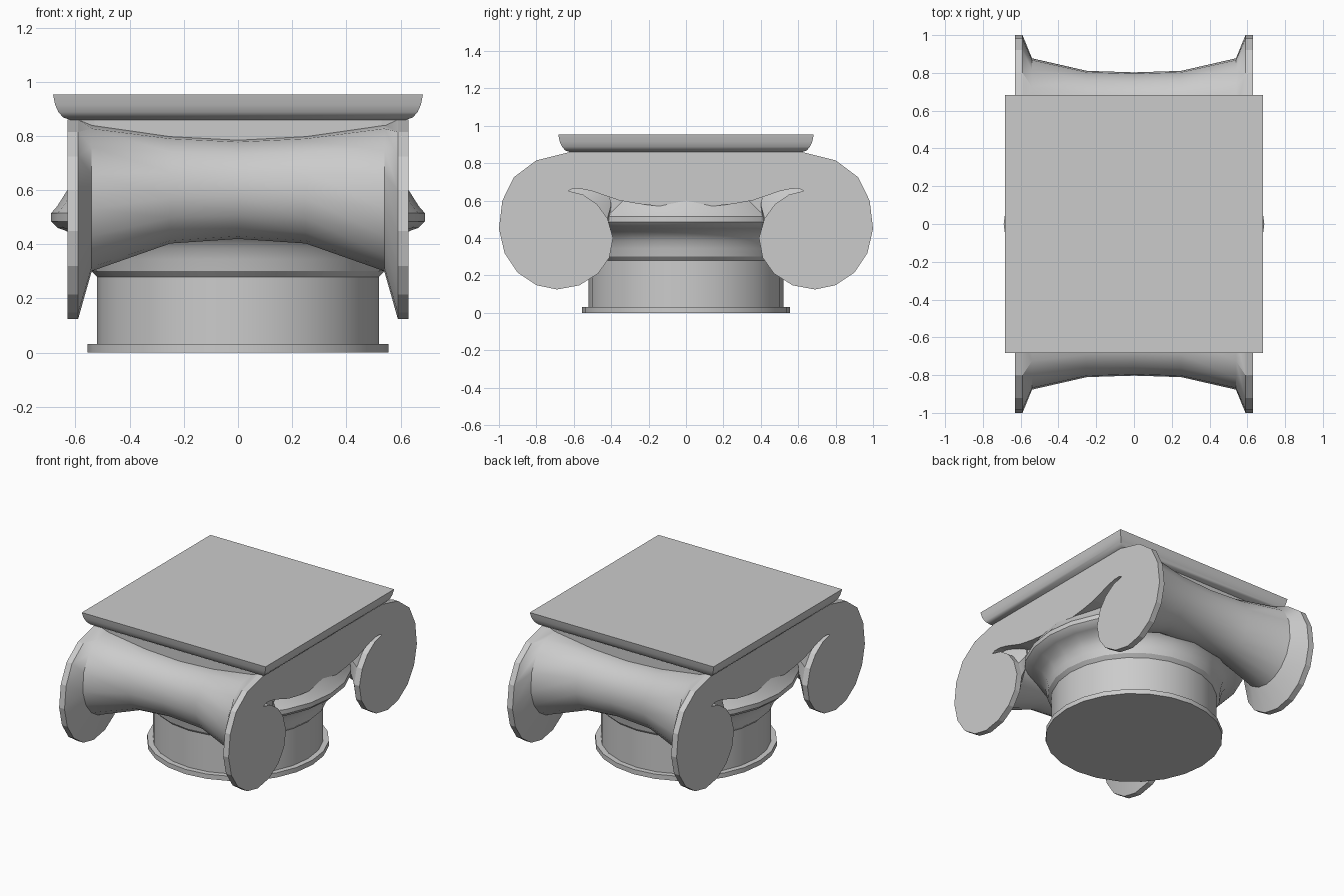
import bpy, bmesh, math
from mathutils import Vector

cube = bpy.data.objects.get("Cube")
if cube:
    bpy.data.objects.remove(cube)

stone = bpy.data.materials.new("grey_stone")
stone.use_nodes = True
stone.diffuse_color = (0.6, 0.6, 0.6, 1)
stone.node_tree.nodes["Principled BSDF"].inputs["Base Color"].default_value = (0.6, 0.6, 0.6, 1)


def finish(name, bm, smooth=None):
    bmesh.ops.recalc_face_normals(bm, faces=bm.faces)
    mesh = bpy.data.meshes.new(name)
    bm.to_mesh(mesh)
    bm.free()
    mesh.materials.append(stone)
    obj = bpy.data.objects.new(name, mesh)
    bpy.context.collection.objects.link(obj)
    if smooth:
        bpy.ops.object.select_all(action='DESELECT')
        obj.select_set(True)
        bpy.context.view_layer.objects.active = obj
        bpy.ops.object.shade_smooth_by_angle(angle=math.radians(smooth))
    return obj


def loft(name, sections, cap=True, smooth=None):
    """Bridge matching closed rings of points."""
    bm = bmesh.new()
    rings = [[bm.verts.new(p) for p in s] for s in sections]
    n = len(rings[0])
    for a, b in zip(rings, rings[1:]):
        for i in range(n):
            j = (i + 1) % n
            bm.faces.new((a[i], a[j], b[j], b[i]))
    if cap:
        bm.faces.new(rings[0])
        bm.faces.new(rings[-1])
    return finish(name, bm, smooth)


def ring(r, z, sides, turn=0.0):
    angles = [turn + math.tau * i / sides for i in range(sides)]
    return [(r * math.cos(a), r * math.sin(a), z) for a in angles]


# Abacus: square slab with a rounded underside
abacus = [(.615, .858), (.645, .868), (.663, .888), (.675, .915), (.683, .953)]
loft("abacus", [ring(r * math.sqrt(2), z, 4, math.pi / 4) for r, z in abacus], smooth=30)

# Round neck with foot ring, collar and wide bulging moulding
neck = [(.555, 0), (.555, .032), (.52, .032), (.52, .28), (.542, .302), (.55, .345),
        (.56, .385), (.59, .425), (.64, .452), (.665, .46), (.69, .485), (.69, .515),
        (.668, .54), (.63, .6), (.6, .65)]
loft("neck_and_echinus", [ring(r, z, 24) for r, z in neck], smooth=30)

# Scroll outline, from the notch tip around to the top of the band
scroll = [(.63, .652), (.55, .632), (.475, .58), (.42, .505), (.39, .4), (.41, .295),
          (.47, .21), (.57, .147), (.69, .125), (.8, .148), (.9, .215), (.97, .32),
          (1, .45), (.982, .6), (.92, .725), (.8, .815), (.62, .86)]
band = [(0, .565), (.12, .568), (.25, .582), (.36, .602), (.5, .65), (.56, .663), (.605, .664)]
half = band + scroll
outline = half + [(-y, z) for y, z in reversed(half[1:])]

# Scroll faces on both sides
for side, label in ((1, "left"), (-1, "right")):
    loft(label + "_scroll_face", [[(side * x, y, z) for y, z in outline] for x in (.59, .63)])

# Waisted rolls joining the scroll faces at front and back
stations = [(.54, .64, .573, .24, .272), (.25, .625, .603, .188, .2), (0, .62, .605, .185, .185)]
angles = [math.atan2(z - .5, y - .68) for y, z in scroll]
for side, label in ((-1, "front"), (1, "back")):
    arm = [[(.59, side * y, z) for y, z in scroll]]
    for x, cy, cz, ry, rz in stations:
        arm.append([(x, side * (cy + ry * math.cos(a)), cz + rz * math.sin(a)) for a in angles])
    mirrored = [[(-x, y, z) for x, y, z in s] for s in reversed(arm[:-1])]
    loft(label + "_roll", arm + mirrored, cap=False, smooth=30)

# Core block under the abacus, recessed behind the scroll faces
bm = bmesh.new()
bmesh.ops.create_cube(bm, size=1)
for v in bm.verts:
    v.co = Vector((v.co.x * 1.06, v.co.y * 1.24, .68 + v.co.z * .36))
finish("core_block", bm)

# Upper band fill closing the gap between core and scroll faces
for side, label in ((1, "left"), (-1, "right")):
    strip = [(y, z) for y, z in band] + [(.62, .86)]
    closed = strip + [(-y, z) for y, z in reversed(strip[1:])]
    loft(label + "_band", [[(side * x, y, z) for y, z in closed] for x in (.52, .6)])
